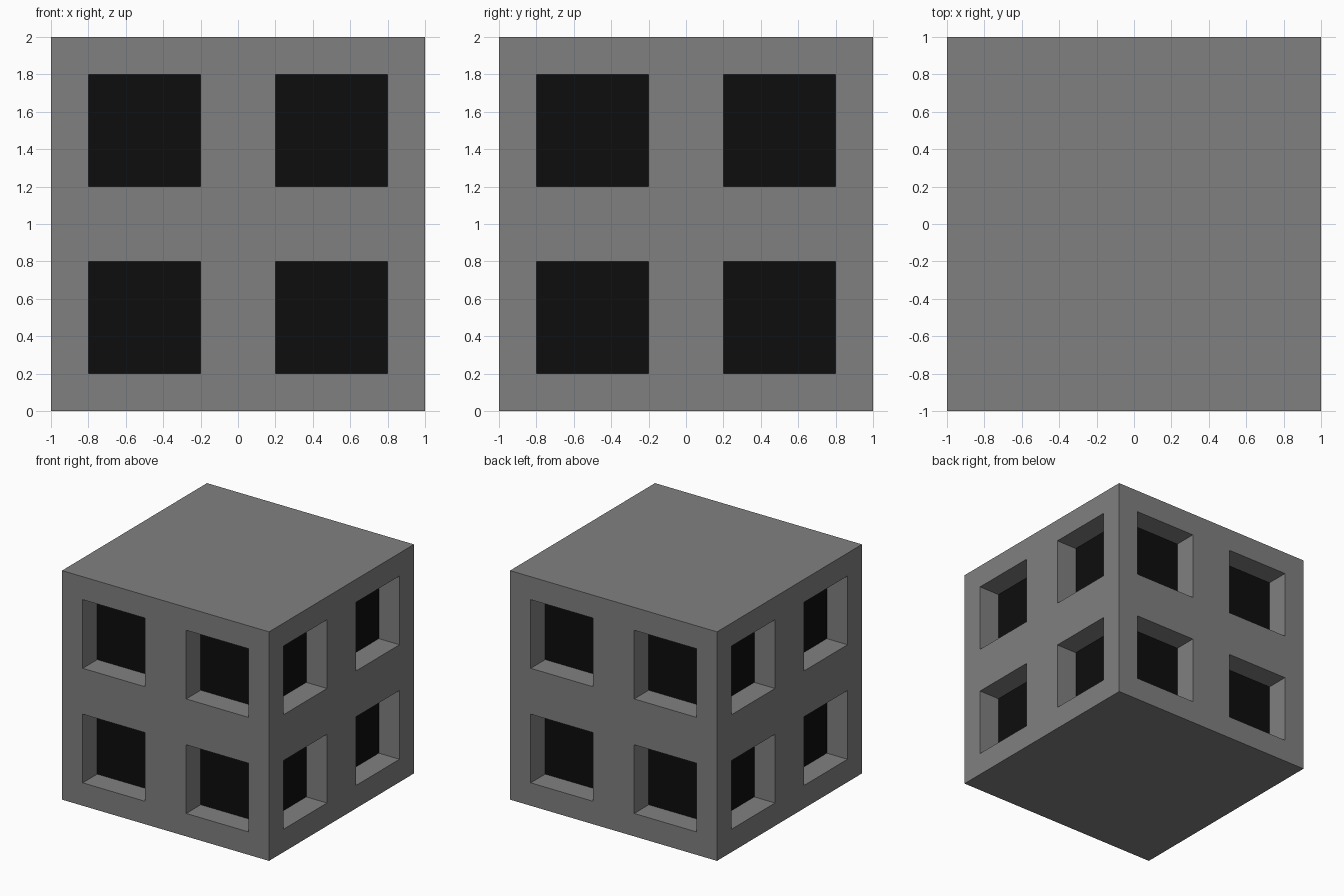
import bpy, bmesh
from mathutils import Vector

if "Cube" in bpy.data.objects:
    bpy.data.objects.remove(bpy.data.objects["Cube"], do_unlink=True)


def material(name, value):
    m = bpy.data.materials.new(name)
    m.use_nodes = True
    colour = (value, value, value, 1)
    m.diffuse_color = colour
    m.node_tree.nodes["Principled BSDF"].inputs["Base Color"].default_value = colour
    return m


WALL, PANE = 0, 1
INNER, OUTER, DEPTH = 0.2, 0.8, 0.2   # window edges and recess depth

bm = bmesh.new()
bmesh.ops.create_cube(bm, size=2)

# Cut the window lines into the block
for axis in range(3):
    normal = Vector([float(i == axis) for i in range(3)])
    for d in (-OUTER, -INNER, INNER, OUTER):
        bmesh.ops.bisect_plane(bm, geom=bm.verts[:] + bm.edges[:] + bm.faces[:],
                               plane_co=normal * d, plane_no=normal)


# Four windows on each of the four upright sides
def is_window(face):
    c = face.calc_center_median()
    across = c.x if abs(face.normal.y) > 0.5 else c.y
    return (abs(face.normal.z) < 0.5
            and INNER < abs(across) < OUTER and INNER < abs(c.z) < OUTER)


bm.normal_update()
windows = [f for f in bm.faces if is_window(f)]

# Sink the windows and darken their panes
bmesh.ops.inset_individual(bm, faces=windows, thickness=0, depth=-DEPTH)
for f in windows:
    f.material_index = PANE

# Stand the block on the ground
bmesh.ops.translate(bm, verts=bm.verts, vec=(0, 0, 1))

mesh = bpy.data.meshes.new("windowed_block")
bm.to_mesh(mesh)
bm.free()
mesh.materials.append(material("wall grey", 0.216))
mesh.materials.append(material("pane black", 0.004))
block = bpy.data.objects.new("windowed_block", mesh)
bpy.context.collection.objects.link(block)
